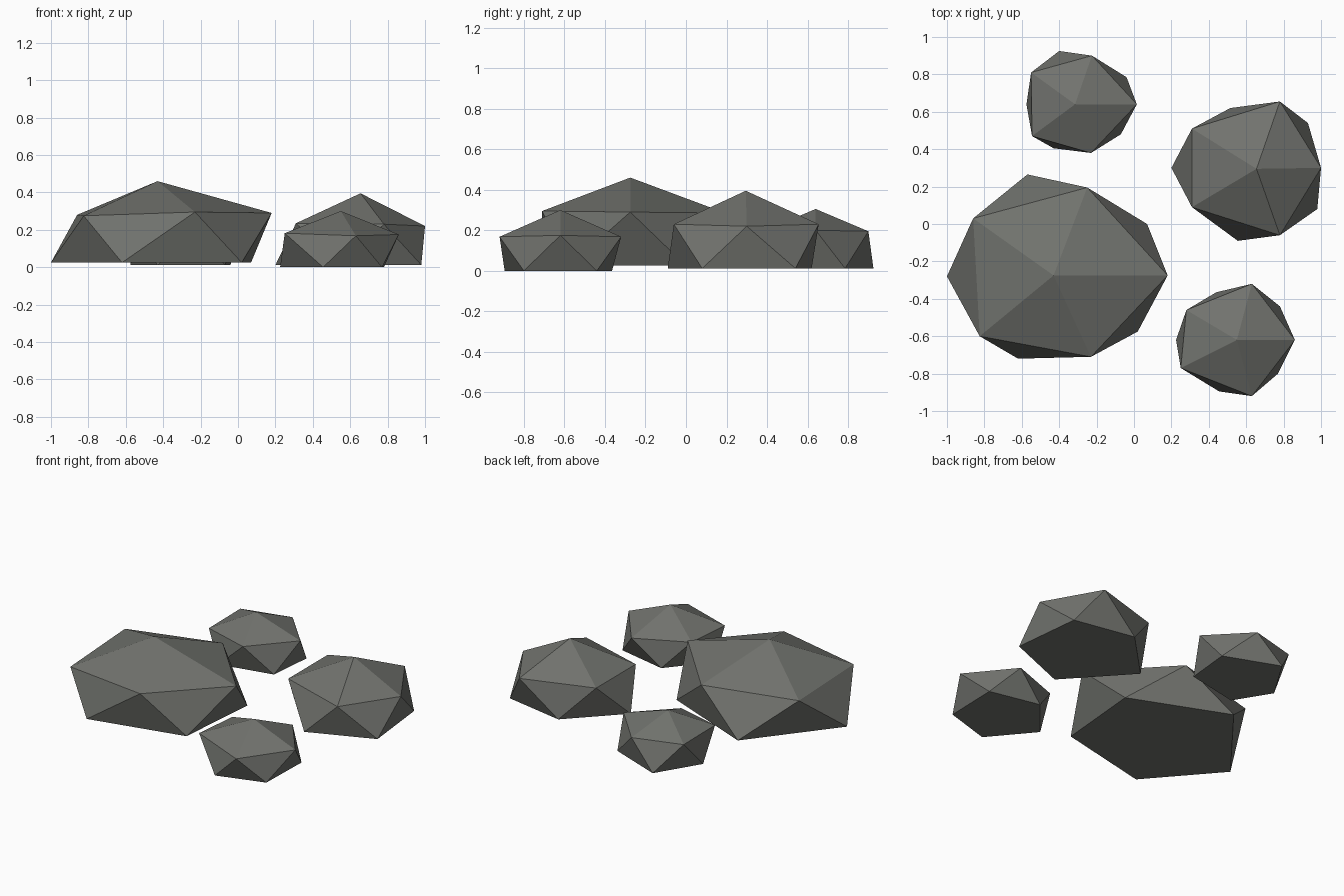
import bpy, bmesh

stone = bpy.data.materials.new("grey_stone")
stone.diffuse_color = (0.165, 0.17, 0.155, 1)


def rock(name, apex, shoulder, base, base_z):
    """Faceted boulder: peak, five shoulder corners, five ground corners, flat underside."""
    bm = bmesh.new()
    top = bm.verts.new(apex)
    up = [bm.verts.new(p) for p in shoulder]
    low = [bm.verts.new((x, y, base_z)) for x, y in base]
    for i in range(5):
        j = (i + 1) % 5
        bm.faces.new((top, up[i], up[j]))        # crown
        bm.faces.new((up[i], low[i], up[j]))     # side pointing down
        bm.faces.new((low[i], low[j], up[j]))    # side pointing up
    bm.faces.new(low[::-1])                      # underside
    bmesh.ops.recalc_face_normals(bm, faces=bm.faces)
    mesh = bpy.data.meshes.new(name)
    bm.to_mesh(mesh)
    bm.free()
    mesh.materials.append(stone)
    bpy.context.collection.objects.link(bpy.data.objects.new(name, mesh))


# Corners run counter-clockwise, starting from the +x side
rock("large_rock", (-0.43, -0.275, 0.46),
     [(0.18, -0.275, 0.29), (-0.25, 0.195, 0.285), (-0.86, 0.03, 0.28),
      (-0.825, -0.6, 0.275), (-0.23, -0.71, 0.295)],
     [(0.07, 0.0), (-0.57, 0.265), (-1.0, -0.28), (-0.62, -0.72), (0.02, -0.575)], 0.025)

rock("medium_rock", (0.655, 0.295, 0.395),
     [(1.0, 0.3, 0.22), (0.78, 0.655, 0.23), (0.31, 0.51, 0.235),
      (0.31, 0.09, 0.235), (0.78, -0.06, 0.23)],
     [(0.93, 0.54), (0.515, 0.62), (0.2, 0.3), (0.555, -0.09), (0.98, 0.08)], 0.012)

rock("front_rock", (0.55, -0.62, 0.3),
     [(0.86, -0.62, 0.175), (0.63, -0.32, 0.168), (0.28, -0.46, 0.18),
      (0.25, -0.77, 0.182), (0.63, -0.92, 0.168)],
     [(0.78, -0.44), (0.44, -0.365), (0.225, -0.62), (0.455, -0.895), (0.77, -0.8)], 0.0)

rock("back_rock", (-0.315, 0.64, 0.305),
     [(0.015, 0.64, 0.2), (-0.225, 0.9, 0.195), (-0.55, 0.81, 0.2),
      (-0.545, 0.47, 0.2), (-0.23, 0.38, 0.195)],
     [(-0.04, 0.785), (-0.4, 0.925), (-0.575, 0.64), (-0.43, 0.405), (-0.07, 0.48)], 0.012)
